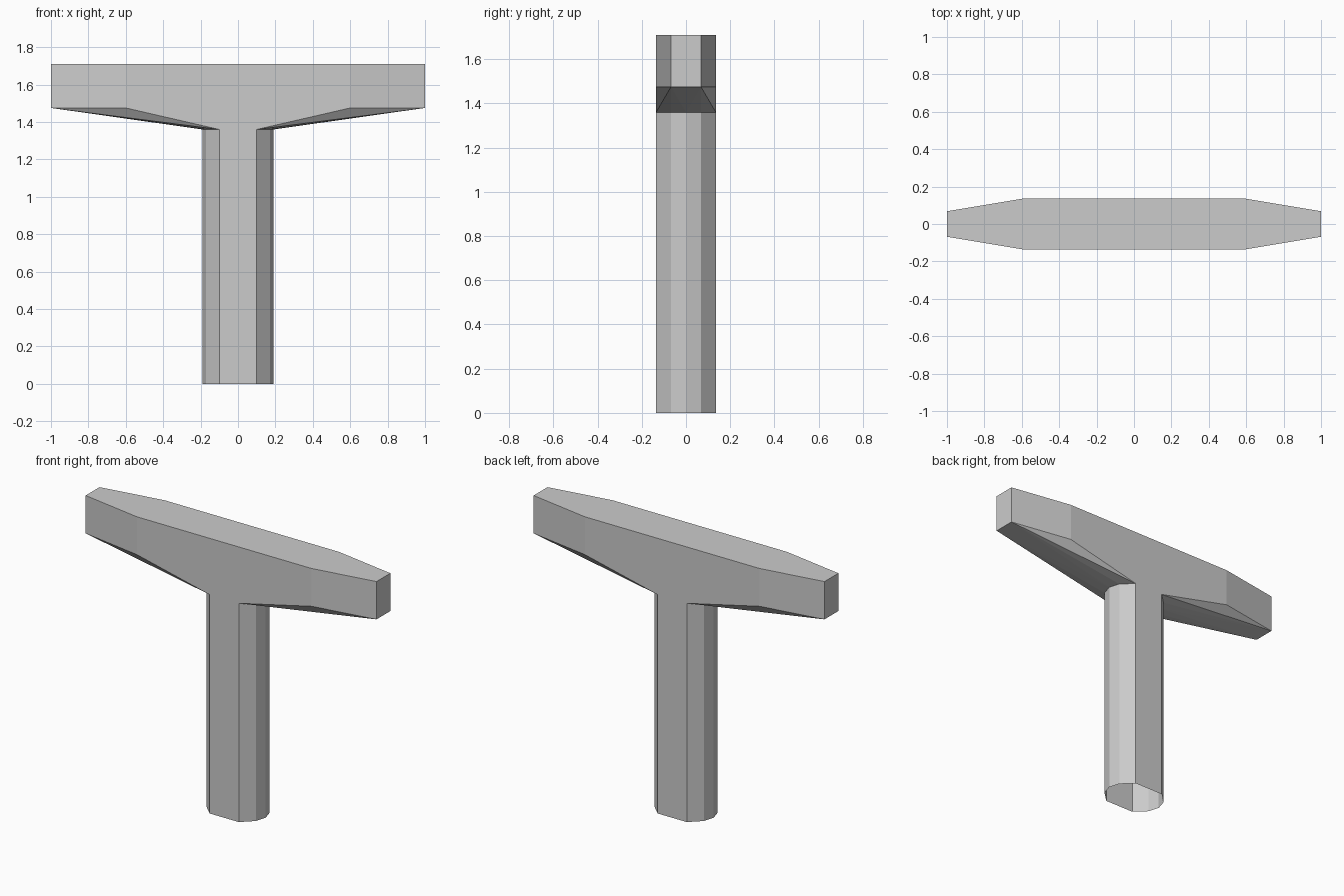
import bpy
import bmesh

cube = bpy.data.objects.get("Cube")
if cube:
    bpy.data.objects.remove(cube, do_unlink=True)

TOP, ARM, NECK = 1.71, 1.475, 1.36

concrete = bpy.data.materials.new("concrete_grey")
concrete.use_nodes = True
colour = (0.6, 0.6, 0.6, 1)
concrete.diffuse_color = colour
concrete.node_tree.nodes["Principled BSDF"].inputs["Base Color"].default_value = colour

# Right-hand halves of the plan outlines, front to back
shaft_side = [(0.1, -0.135), (0.17, -0.068), (0.19, 0), (0.17, 0.068), (0.1, 0.135)]
beam_side = [(0.6, -0.135), (1, -0.068), (1, 0.068), (0.6, 0.135)]


def full_loop(side):
    return side + [(-x, -y) for x, y in side]


def ring(bm, outline, z):
    return [bm.verts.new((x, y, z)) for x, y in outline]


def bridge(bm, low, high):
    n = len(low)
    for i in range(n):
        j = (i + 1) % n
        bm.faces.new((low[i], low[j], high[j], high[i]))


def finish(bm, name):
    mesh = bpy.data.meshes.new(name)
    bm.to_mesh(mesh)
    bm.free()
    mesh.materials.append(concrete)
    obj = bpy.data.objects.new(name, mesh)
    bpy.context.collection.objects.link(obj)
    return obj


# Pier shaft: flat front and back, rounded ends, open at the foot
bm = bmesh.new()
bridge(bm, ring(bm, full_loop(shaft_side), 0), ring(bm, full_loop(shaft_side), NECK))
finish(bm, "pier_shaft")

# Cap beam: tapered plan, sloping underside reaching down to the shaft
bm = bmesh.new()
neck = ring(bm, full_loop(shaft_side), NECK)
low = ring(bm, full_loop(beam_side), ARM)
top = ring(bm, full_loop(beam_side), TOP)
bm.faces.new(top)
for n, l, t in ((neck[:5], low[:4], top[:4]), (neck[5:], low[4:], top[4:])):
    # Outer walls of one arm
    for i in range(3):
        bm.faces.new((l[i], l[i + 1], t[i + 1], t[i]))
    # Underside: two flared flanks and a middle strip
    bm.faces.new((n[0], n[1], l[1]))
    bm.faces.new((n[0], l[1], l[0]))
    bm.faces.new((n[1], n[2], l[1]))
    bm.faces.new((n[2], l[2], l[1]))
    bm.faces.new((n[2], n[3], l[2]))
    bm.faces.new((n[3], n[4], l[2]))
    bm.faces.new((n[4], l[3], l[2]))
# Flat back and front walls, deepening to the neck
bm.faces.new((neck[4], neck[5], low[4], top[4], top[3], low[3]))
bm.faces.new((neck[9], neck[0], low[0], top[0], top[7], low[7]))
bmesh.ops.recalc_face_normals(bm, faces=bm.faces)
finish(bm, "cap_beam")
